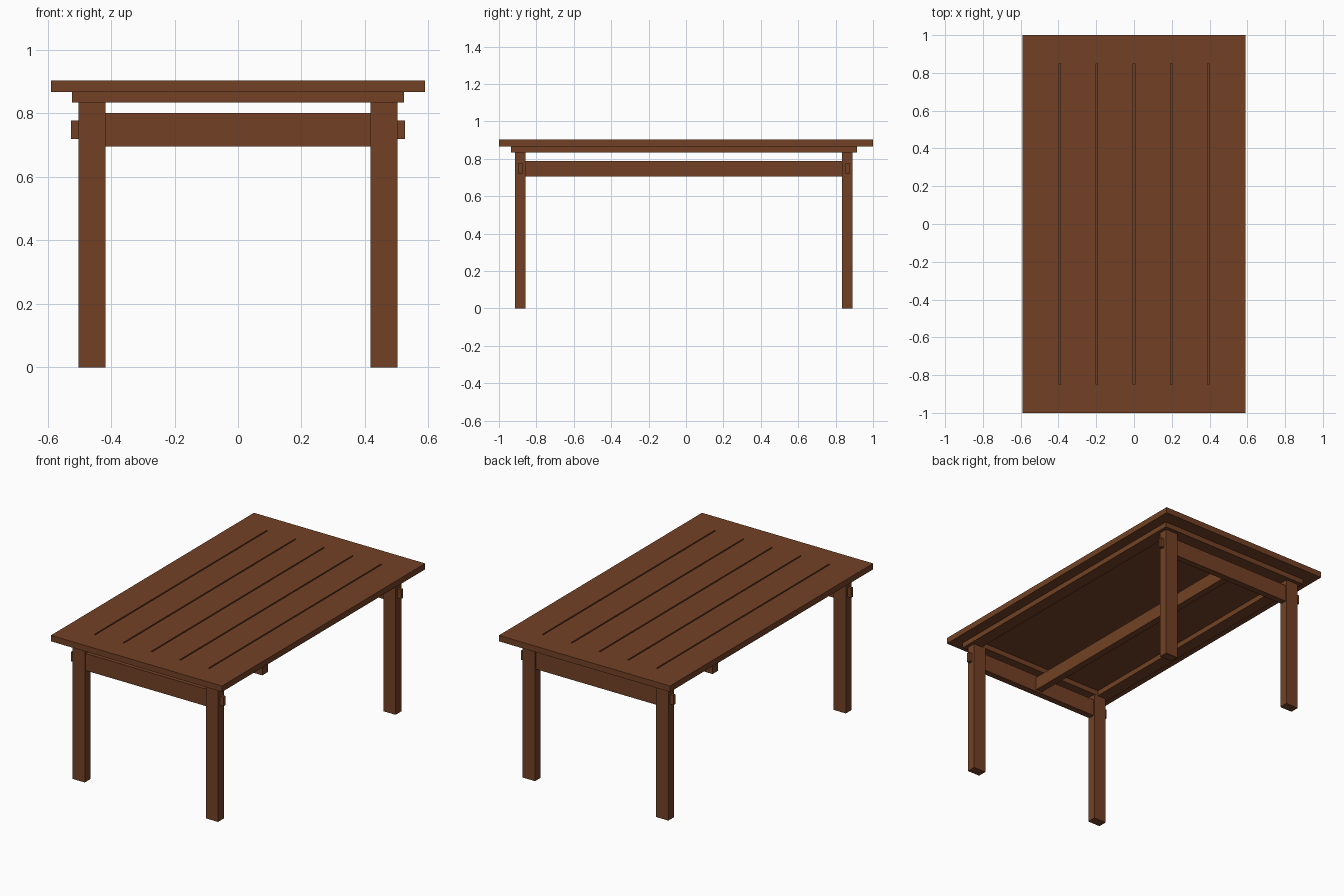
import bpy

if "Cube" in bpy.data.objects:
    bpy.data.objects.remove(bpy.data.objects["Cube"])

wood = bpy.data.materials.new("brown wood")
wood.diffuse_color = (0.17, 0.053, 0.018, 1)
wood.use_nodes = True
wood.node_tree.nodes["Principled BSDF"].inputs["Base Color"].default_value = wood.diffuse_color


def box(name, x, y, z):
    """Box from (min, max) ranges on each axis."""
    bpy.ops.mesh.primitive_cube_add(size=1)
    ob = bpy.context.object
    ob.name = name
    for v in ob.data.vertices:
        v.co = [r[0] if c < 0 else r[1] for c, r in zip(v.co, (x, y, z))]
    ob.data.materials.append(wood)
    return ob


TOP_Z = (0.867, 0.904)
W, END = 0.59, 0.85
CY = -0.011          # the under-frame sits slightly off centre

# Table top: end boards, six planks with narrow grooves over a thin backing
for s, n in ((-1, "front"), (1, "back")):
    box(n + "_end_board", (-W, W), sorted((s * END, s)), TOP_Z)
pitch, gap = 2 * W / 6, 0.004
for i in range(6):
    x0 = -W + i * pitch + (gap if i else 0)
    x1 = -W + (i + 1) * pitch - (gap if i < 5 else 0)
    box("plank_%d" % (i + 1), (x0, x1), (-END, END), (0.88, TOP_Z[1]))
box("plank_backing", (-W, W), (-END, END), (TOP_Z[0], 0.88))

# Rim frame under the top
RX, RY, RW, RIM_Z = 0.523, 0.925, 0.08, (0.835, 0.867)
for s, n in ((-1, "left"), (1, "right")):
    box(n + "_rim_rail", sorted((s * RX, s * (RX - RW))), (CY - RY, CY + RY), RIM_Z)
for s, n in ((-1, "front"), (1, "back")):
    box(n + "_rim_rail", (-RX + RW, RX - RW),
        sorted((CY + s * RY, CY + s * (RY - RW))), RIM_Z)

# Legs, end aprons and their through tenons
for sy, n in ((-1, "front"), (1, "back")):
    yc = CY + sy * 0.874
    for sx, m in ((-1, "left"), (1, "right")):
        box(n + "_" + m + "_leg", sorted((sx * 0.417, sx * 0.502)),
            (yc - 0.028, yc + 0.028), (0, 0.835))
        box(n + "_" + m + "_tenon", sorted((sx * 0.49, sx * 0.526)),
            (yc - 0.01, yc + 0.01), (0.72, 0.778))
    box(n + "_apron", (-0.43, 0.43), (yc - 0.02, yc + 0.02), (0.695, 0.801))

# Long central stretcher
box("stretcher", (-0.022, 0.022), (CY - 0.86, CY + 0.86), (0.706, 0.789))
